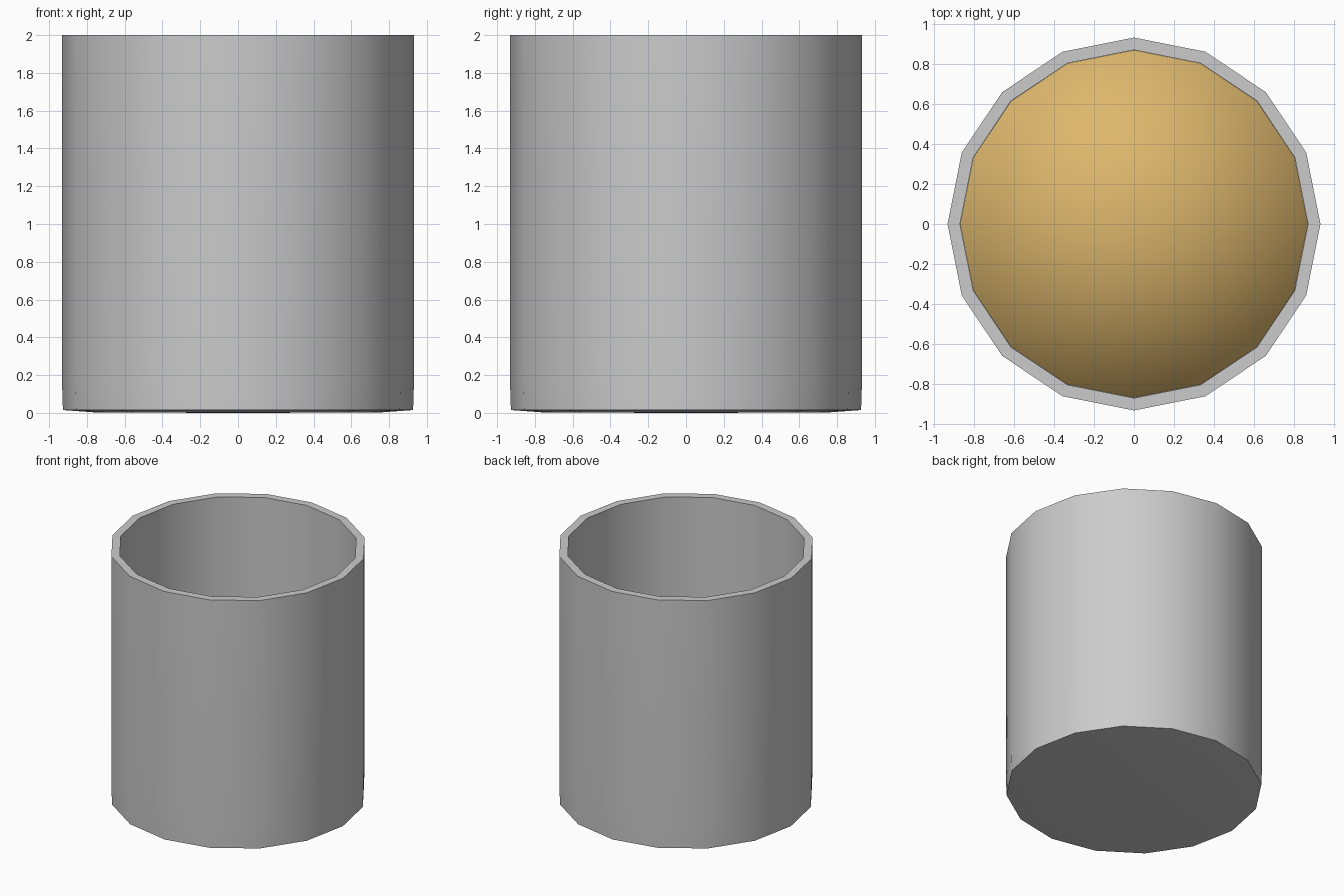
import bpy, bmesh, math

if "Cube" in bpy.data.objects:
    bpy.data.objects.remove(bpy.data.objects["Cube"])

SIDES = 16


def lathe(name, profile):
    """Spin (radius, z) points around z; radius 0 makes a pole with a triangle fan."""
    bm = bmesh.new()
    rings = []
    for r, z in profile:
        if r == 0:
            rings.append([bm.verts.new((0, 0, z))] * SIDES)
        else:
            rings.append([bm.verts.new((r * math.cos(math.tau * i / SIDES),
                                        r * math.sin(math.tau * i / SIDES), z))
                          for i in range(SIDES)])
    for a, b in zip(rings, rings[1:]):
        for i in range(SIDES):
            j = (i + 1) % SIDES
            corners = list(dict.fromkeys((a[i], a[j], b[j], b[i])))
            bm.faces.new(corners)
    bmesh.ops.recalc_face_normals(bm, faces=bm.faces)
    mesh = bpy.data.meshes.new(name)
    bm.to_mesh(mesh)
    bm.free()
    obj = bpy.data.objects.new(name, mesh)
    bpy.context.collection.objects.link(obj)
    return obj


# Glass: slightly rounded base, straight wall, open top, inner wall and floor
glass = lathe("glass", [(0, 0), (0.75, 0.002), (0.927, 0.015), (0.932, 0.17), (0.932, 2),
                        (0.87, 2), (0.87, 0.2), (0, 0.2)])
bpy.context.view_layer.objects.active = glass
glass.select_set(True)
bpy.ops.object.shade_smooth_by_angle(angle=math.radians(30))

# Drink: fully smooth-shaded filling that meets the inner wall
drink = lathe("drink", [(0, 0.21), (0.869, 0.21), (0.869, 0.9), (0, 0.9)])
for p in drink.data.polygons:
    p.use_smooth = True
amber = bpy.data.materials.new("amber")
amber.diffuse_color = (0.72, 0.47, 0.15, 1)
amber.use_nodes = True
amber.node_tree.nodes["Principled BSDF"].inputs["Base Color"].default_value = amber.diffuse_color
drink.data.materials.append(amber)
